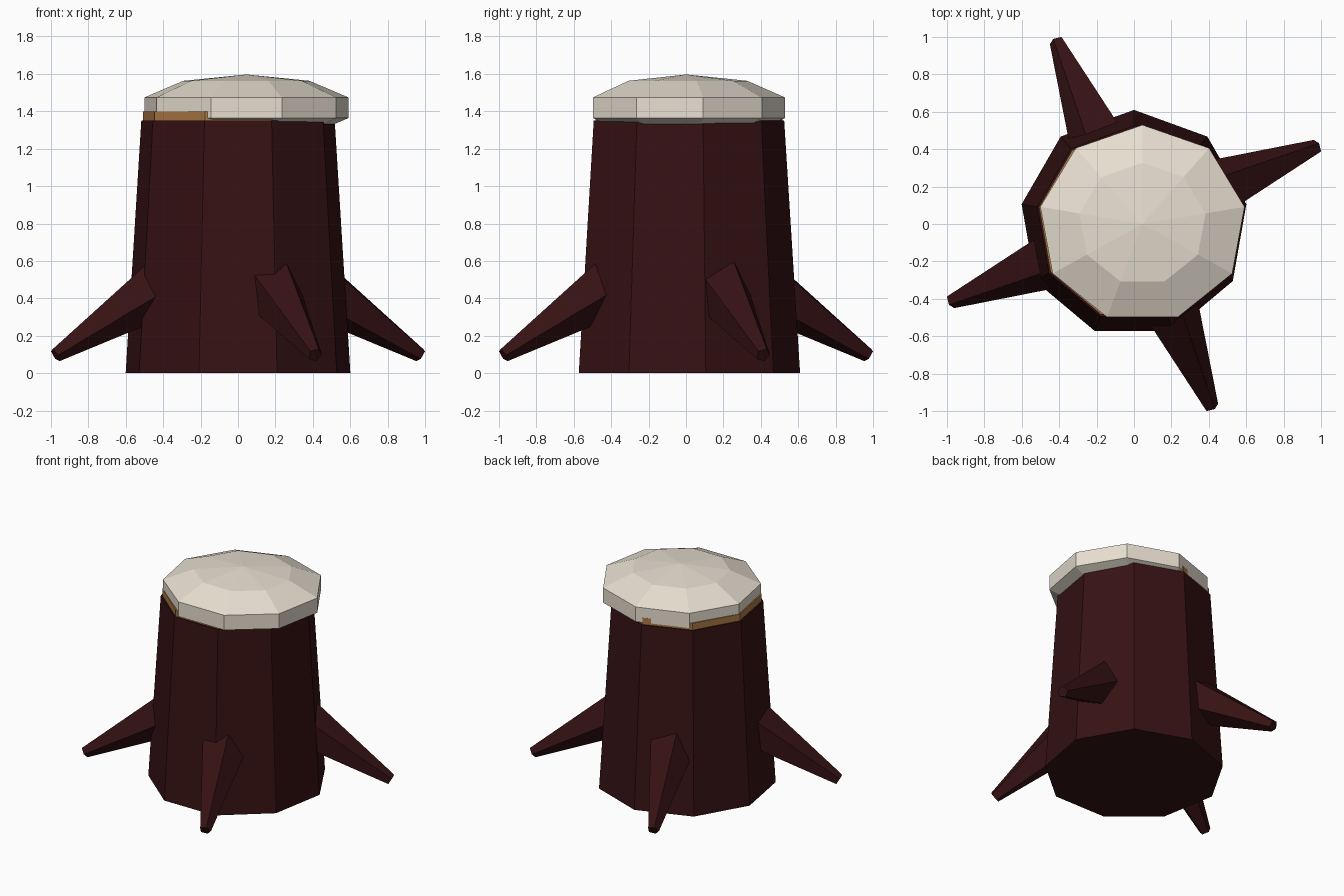
import bpy, bmesh, math
from mathutils import Vector

if "Cube" in bpy.data.objects:
    bpy.data.objects.remove(bpy.data.objects["Cube"])

def material(name, rgb):
    m = bpy.data.materials.new(name)
    m.diffuse_color = (*rgb, 1)
    m.use_nodes = True
    m.node_tree.nodes["Principled BSDF"].inputs["Base Color"].default_value = m.diffuse_color
    return m

BARK = material("dark_bark", (0.037, 0.0058, 0.0066))
WOOD = material("cut_wood", (0.41, 0.19, 0.06))
SNOW = material("snow", (0.80, 0.73, 0.63))

def loft(name, mat, sides, rings, start=0.0, origin=(0, 0, 0),
         u=(1, 0, 0), v=(0, 1, 0), w=(0, 0, 1)):
    """Join polygon rings (radius_u, radius_v, height) placed along axis w, capped at both ends."""
    o, u, v, w = (Vector(a) for a in (origin, u, v, w))
    bm = bmesh.new()
    loops = []
    for ru, rv, h in rings:
        if ru == 0:
            loops.append([bm.verts.new(o + w * h)])
            continue
        angles = [start + 2 * math.pi * i / sides for i in range(sides)]
        loops.append([bm.verts.new(o + u * ru * math.cos(a) + v * rv * math.sin(a) + w * h)
                      for a in angles])
    for a, b in zip(loops, loops[1:]):
        for i in range(sides):
            j = (i + 1) % sides
            if len(a) == 1:
                bm.faces.new((a[0], b[j], b[i]))
            elif len(b) == 1:
                bm.faces.new((a[i], a[j], b[0]))
            else:
                bm.faces.new((a[i], a[j], b[j], b[i]))
    for end in (loops[0], loops[-1]):
        if len(end) > 1:
            bm.faces.new(end)
    bmesh.ops.recalc_face_normals(bm, faces=bm.faces)
    mesh = bpy.data.meshes.new(name)
    bm.to_mesh(mesh)
    bm.free()
    mesh.materials.append(mat)
    obj = bpy.data.objects.new(name, mesh)
    bpy.context.collection.objects.link(obj)
    return obj

UP = math.pi / 2

# Tapered nine-sided trunk and the cut wood disc on top
loft("trunk", BARK, 9, [(0.61, 0.61, 0), (0.525, 0.525, 1.35)], UP)
loft("cut_top", WOOD, 9, [(0.515, 0.515, 1.34), (0.515, 0.515, 1.40)], UP)

# Flattened five-ring ball of snow, shifted slightly to the right
rings = []
for k in range(6):
    t = math.pi * k / 5
    s = math.sin(t) if 0 < k < 5 else 0
    rings.append((0.583 * s, 0.557 * s, -0.178 * math.cos(t)))
loft("snow_cap", SNOW, 9, rings, UP, origin=(0.045, 0, 1.419))

# Four five-sided roots sloping down and outward
TILT = math.radians(31)
for i in range(4):
    a = 0.4 + i * math.pi / 2
    out = Vector((math.cos(a), math.sin(a), 0))
    z = Vector((0, 0, 1))
    side = z.cross(out)
    axis = out * math.cos(TILT) - z * math.sin(TILT)
    up = out * math.sin(TILT) + z * math.cos(TILT)
    tip = out * 1.06 + z * 0.097
    loft(f"root_{i + 1}", BARK, 5, [(0.165, 0.165, -0.70), (0.04, 0.04, 0)], 0,
         origin=tip, u=side, v=up, w=axis)
